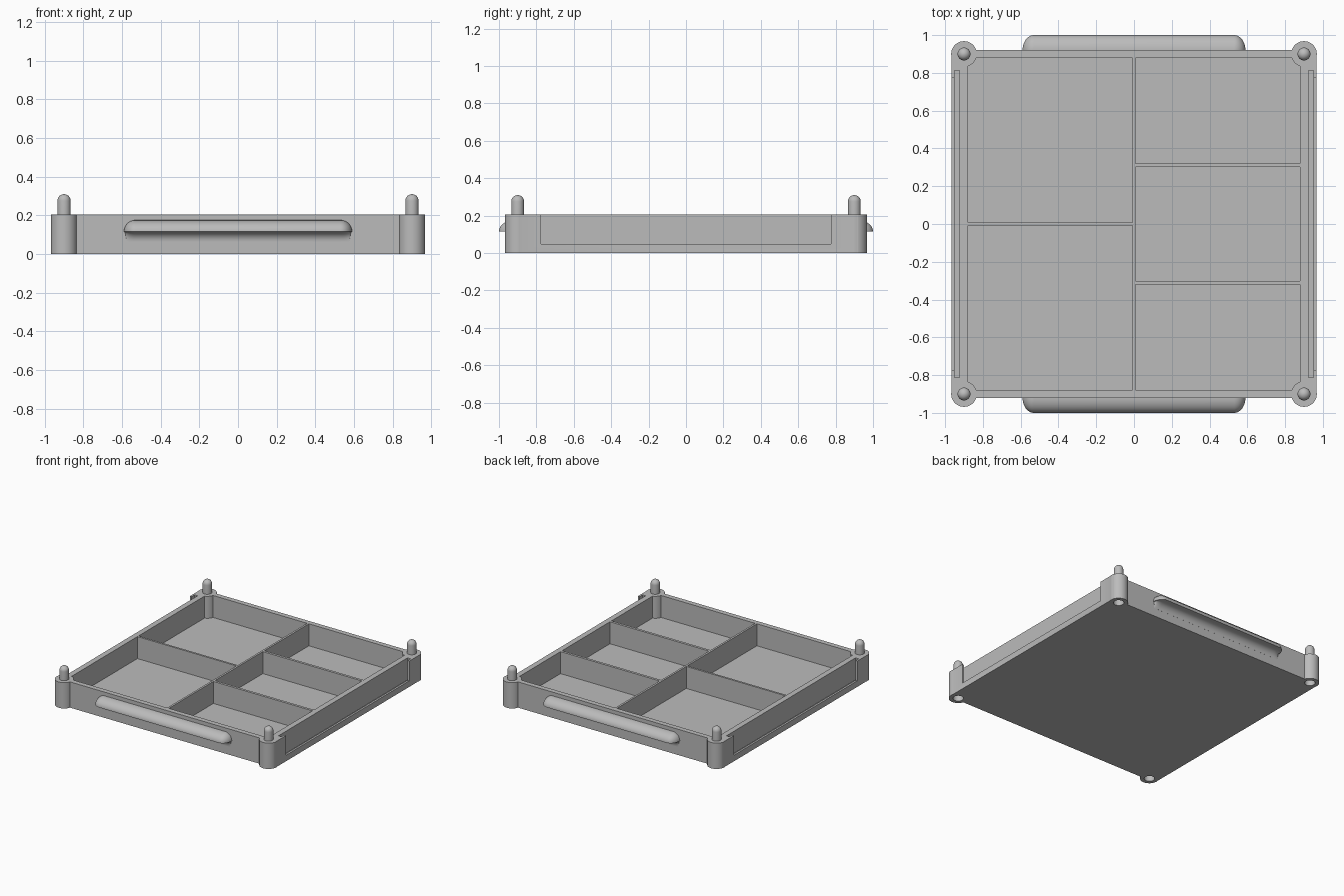
import bpy, bmesh
from math import sin, cos, pi

if "Cube" in bpy.data.objects:
    bpy.data.objects.remove(bpy.data.objects["Cube"], do_unlink=True)

grey = bpy.data.materials.new("plain grey")
grey.use_nodes = True
grey.diffuse_color = (0.5, 0.5, 0.5, 1)
grey.node_tree.nodes["Principled BSDF"].inputs["Base Color"].default_value = (0.5, 0.5, 0.5, 1)

HEIGHT, FLOOR = 0.205, 0.03
WALL_X, WALL_Y, INNER = 0.966, 0.92, 0.88
POST, POST_R, PEG_R = 0.9, 0.068, 0.034
CORNERS = [(sx * POST, sy * POST) for sx in (-1, 1) for sy in (-1, 1)]


def add_box(bm, x0, x1, y0, y1, z0, z1):
    x0, x1 = sorted((x0, x1))
    vs = bmesh.ops.create_cube(bm, size=1)["verts"]
    for v in vs:
        v.co.x = x1 if v.co.x > 0 else x0
        v.co.y = y1 if v.co.y > 0 else y0
        v.co.z = z1 if v.co.z > 0 else z0


def add_loft(bm, rings):
    """Skin a stack of equal closed rings and cap both ends."""
    loops = [[bm.verts.new(p) for p in ring] for ring in rings]
    n = len(loops[0])
    for a, b in zip(loops, loops[1:]):
        for i in range(n):
            j = (i + 1) % n
            bm.faces.new((a[i], a[j], b[j], b[i]))
    bm.faces.new(loops[0][::-1])
    bm.faces.new(loops[-1])


def circle(cx, cy, r, z, n=40):
    return [(cx + r * cos(2 * pi * i / n), cy + r * sin(2 * pi * i / n), z) for i in range(n)]


def add_domed_pin(bm, cx, cy, r, z0, z1):
    """Cylinder with a hemispherical top."""
    rings = [circle(cx, cy, r, z0)]
    for k in range(8):
        t = k * pi / 2 / 8
        rings.append(circle(cx, cy, r * cos(t), z1 - r + r * sin(t)))
    rings.append(circle(cx, cy, r * 0.05, z1))
    add_loft(bm, rings)


def make(name, bm):
    bmesh.ops.recalc_face_normals(bm, faces=bm.faces)
    mesh = bpy.data.meshes.new(name)
    bm.to_mesh(mesh)
    bm.free()
    mesh.materials.append(grey)
    ob = bpy.data.objects.new(name, mesh)
    bpy.context.collection.objects.link(ob)
    return ob


def select(ob):
    bpy.ops.object.select_all(action="DESELECT")
    ob.select_set(True)
    bpy.context.view_layer.objects.active = ob


def boolean(ob, operation, bm):
    """Combine ob with a temporary helper mesh."""
    helper = make("helper", bm)
    helper.hide_render = True
    mod = ob.modifiers.new(operation, "BOOLEAN")
    mod.operation, mod.solver, mod.object = operation, "EXACT", helper
    select(ob)
    bpy.ops.object.modifier_apply(modifier=mod.name)
    bpy.data.objects.remove(helper, do_unlink=True)


def smooth(ob):
    select(ob)
    bpy.ops.object.shade_smooth_by_angle(angle=pi / 6)


# Tray block
bm = bmesh.new()
add_box(bm, -WALL_X, WALL_X, -WALL_Y, WALL_Y, 0, HEIGHT)
tray = make("tray", bm)

# Compartments: two on one side, three on the other
half = 0.008
bm = bmesh.new()
for y0, y1 in ((-INNER, -half), (half, INNER)):
    add_box(bm, -INNER, -half, y0, y1, FLOOR, 0.3)
for y0, y1 in ((-INNER, -0.321), (-0.301, 0.301), (0.321, INNER)):
    add_box(bm, half, INNER, y0, y1, FLOOR, 0.3)
boolean(tray, "DIFFERENCE", bm)

# Label slots in the side walls, then the windows that open them outward
bm = bmesh.new()
for s in (-1, 1):
    add_box(bm, s * 0.924, s * 0.95, -0.812, 0.812, 0.03, 0.3)
boolean(tray, "DIFFERENCE", bm)
bm = bmesh.new()
for s in (-1, 1):
    add_box(bm, s * 0.94, s * 1.05, -0.775, 0.775, 0.048, 0.3)
boolean(tray, "DIFFERENCE", bm)

# Corner posts with stacking sockets underneath
bm = bmesh.new()
for cx, cy in CORNERS:
    add_loft(bm, [circle(cx, cy, POST_R, 0), circle(cx, cy, POST_R, HEIGHT)])
boolean(tray, "UNION", bm)
bm = bmesh.new()
for cx, cy in CORNERS:
    add_domed_pin(bm, cx, cy, PEG_R + 0.004, -0.05, 0.11)
boolean(tray, "DIFFERENCE", bm)
smooth(tray)

# Stacking pegs
for i, (cx, cy) in enumerate(CORNERS):
    bm = bmesh.new()
    add_domed_pin(bm, cx, cy, PEG_R, HEIGHT - 0.02, 0.31)
    smooth(make(f"stacking_peg_{i + 1}", bm))


# Finger grips: cove underneath, flat lip, rounded top
def grip_ring(side, ax, ay, z, n=24):
    ring = []
    for i in range(n + 1):
        u = pi * i / n
        end = 0.53 if i < n / 2 else -0.53
        ring.append((end + ax * cos(u), side * (WALL_Y + ay * sin(u)), z))
        if i == n // 2:
            ring.append((0.53, side * (WALL_Y + ay), z))
            ring[-2], ring[-1] = ring[-1], ring[-2]
    back = side * (WALL_Y - 0.01)
    return ring + [(-0.53 - ax, back, z), (0.53 + ax, back, z)]


STEPS = 10
for name, side in (("front_grip", -1), ("back_grip", 1)):
    rings = []
    for k in range(STEPS + 1):
        t = k / STEPS * pi / 2
        rings.append(grip_ring(side, 0.045 + 0.01 * sin(t), 0.0005 + 0.05 * (1 - cos(t)), 0.065 + 0.05 * sin(t)))
    for k in range(STEPS + 1):
        t = k / STEPS * pi / 2 * 0.99
        rings.append(grip_ring(side, 0.06 * cos(t), 0.08 * cos(t), 0.1155 + 0.06 * sin(t)))
    bm = bmesh.new()
    add_loft(bm, rings)
    smooth(make(name, bm))
